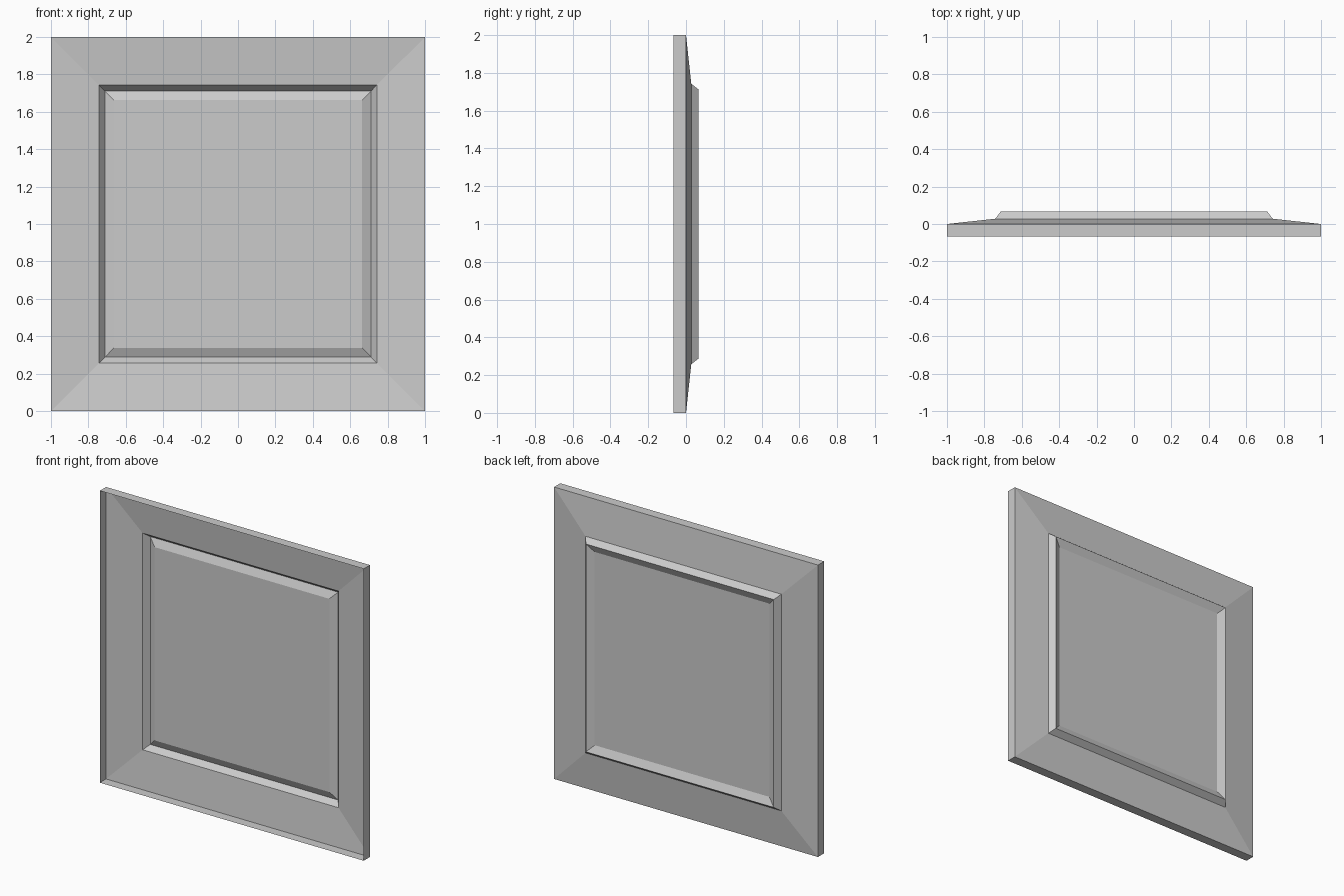
import bpy, bmesh

if "Cube" in bpy.data.objects:
    bpy.data.objects.remove(bpy.data.objects["Cube"])


def square_ring(bm, half, y):
    """Square loop of four vertices, centred on z = 1."""
    return [bm.verts.new((sx * half, y, 1 + sz * half))
            for sx, sz in ((-1, -1), (1, -1), (1, 1), (-1, 1))]


def stepped_sheet(name, profile, capped=False):
    """Open sheet made from concentric square rings (half size, y), facing +y."""
    bm = bmesh.new()
    rings = [square_ring(bm, h, y) for h, y in profile]
    for a, b in zip(rings, rings[1:]):
        for i in range(4):
            j = (i + 1) % 4
            bm.faces.new((a[j], a[i], b[i], b[j]))
    if capped:
        bm.faces.new(rings[-1][::-1])
    mesh = bpy.data.meshes.new(name)
    bm.to_mesh(mesh)
    bm.free()
    obj = bpy.data.objects.new(name, mesh)
    bpy.context.collection.objects.link(obj)
    return obj


# Outer rim, mitred sloping frame and raised step
stepped_sheet("frame", [(1.0, -0.067), (1.0, 0.0), (0.742, 0.028), (0.712, 0.067)])

# Centre panel with chamfered border, sunk back from the step
stepped_sheet("centre_panel", [(0.712, 0.067), (0.662, 0.043)], capped=True)
